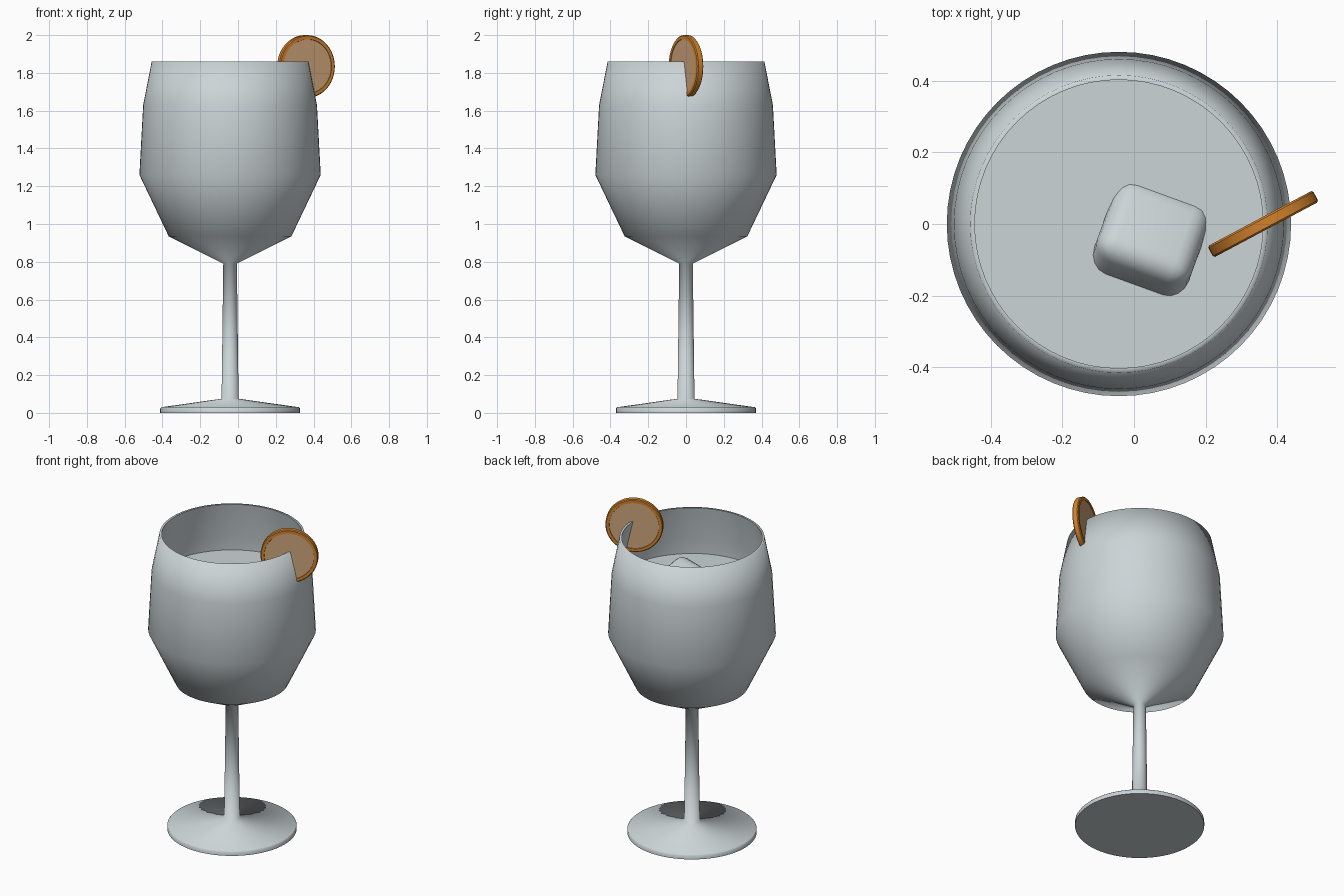
import bpy, bmesh, math
from mathutils import Matrix, Euler

if "Cube" in bpy.data.objects:
    bpy.data.objects.remove(bpy.data.objects["Cube"])


def material(name, rgb):
    m = bpy.data.materials.new(name)
    m.diffuse_color = (*rgb, 1)
    m.use_nodes = True
    m.node_tree.nodes["Principled BSDF"].inputs["Base Color"].default_value = m.diffuse_color
    return m


GLASS = material("pale_glass", (0.60, 0.66, 0.68))
RIND = material("orange_rind", (0.64, 0.22, 0.025))
FLESH = material("orange_flesh", (0.61, 0.37, 0.19))
CX = -0.042  # axis of the glass


def finish(name, bm, mats, angle):
    """Smooth the mesh, keep edges over the angle sharp, make the object."""
    bmesh.ops.recalc_face_normals(bm, faces=bm.faces)
    for f in bm.faces:
        f.smooth = True
    for e in bm.edges:
        e.smooth = e.calc_face_angle(0) < math.radians(angle)
    me = bpy.data.meshes.new(name)
    bm.to_mesh(me)
    bm.free()
    for m in mats:
        me.materials.append(m)
    ob = bpy.data.objects.new(name, me)
    bpy.context.collection.objects.link(ob)
    return ob


def lathe(name, profile, angle, steps=64):
    """Spin an (r, z) profile that starts and ends on the axis."""
    bm = bmesh.new()
    vs = [bm.verts.new((r, 0, z)) for r, z in profile]
    es = [bm.edges.new(p) for p in zip(vs, vs[1:])]
    bmesh.ops.spin(bm, geom=vs + es, cent=(0, 0, 0), axis=(0, 0, 1),
                   angle=math.tau, steps=steps, use_duplicate=False)
    bmesh.ops.remove_doubles(bm, verts=bm.verts, dist=1e-4)
    bmesh.ops.translate(bm, verts=bm.verts, vec=(CX, 0, 0))
    return finish(name, bm, [GLASS], angle)


def ice(name, loc, rot, size):
    bm = bmesh.new()
    bmesh.ops.create_cube(bm, size=1)
    bmesh.ops.scale(bm, verts=bm.verts, vec=size)
    bmesh.ops.bevel(bm, geom=bm.edges[:], offset=0.055, segments=4,
                    profile=0.5, affect='EDGES')
    r = Euler([math.radians(a) for a in rot]).to_matrix().to_4x4()
    bmesh.ops.transform(bm, verts=bm.verts, matrix=Matrix.Translation(loc) @ r)
    return finish(name, bm, [GLASS], 40)


# foot, stem and bowl in one turned piece, with a thin inner wall
lathe("wine_glass", [
    (0, 0), (0.37, 0), (0.37, 0.024), (0.364, 0.03), (0.045, 0.075),
    (0.036, 0.79), (0.325, 0.935), (0.48, 1.26), (0.46, 1.63), (0.415, 1.86),
    (0.402, 1.86), (0.447, 1.63), (0.467, 1.262), (0.317, 0.947), (0, 0.81)], 85)

# drink filling the bowl
lathe("drink", [(0, 0.82), (0.315, 0.955), (0.462, 1.262), (0.45, 1.55), (0, 1.55)], 50)

# ice: one floating, one sunk against the bottom of the bowl
ice("floating_ice", (0.04, -0.06, 1.49), (-28, 0, -20), (0.28, 0.26, 0.26))
ice("sunken_ice", (-0.2, 0.08, 1.02), (20, 25, 15), (0.24, 0.24, 0.24))

# citrus slice standing on the rim
bm = bmesh.new()
bmesh.ops.create_cone(bm, cap_ends=True, segments=48, radius1=0.166,
                      radius2=0.166, depth=0.036)
caps = [f for f in bm.faces if len(f.verts) > 4]
rims = list({e for f in caps for e in f.edges})
bmesh.ops.bevel(bm, geom=rims, offset=0.005, segments=1, affect='EDGES')
caps = [f for f in bm.faces if len(f.verts) > 4]
bmesh.ops.inset_individual(bm, faces=caps, thickness=0.017)
bmesh.ops.inset_individual(bm, faces=caps, thickness=0.001, depth=-0.003)
for f in caps:
    f.material_index = 1
turn = Matrix.Rotation(math.radians(28), 4, 'Z') @ Matrix.Rotation(math.radians(90), 4, 'X')
bmesh.ops.transform(bm, verts=bm.verts,
                    matrix=Matrix.Translation((0.36, 0, 1.834)) @ turn)
finish("citrus_slice", bm, [RIND, FLESH], 30)
